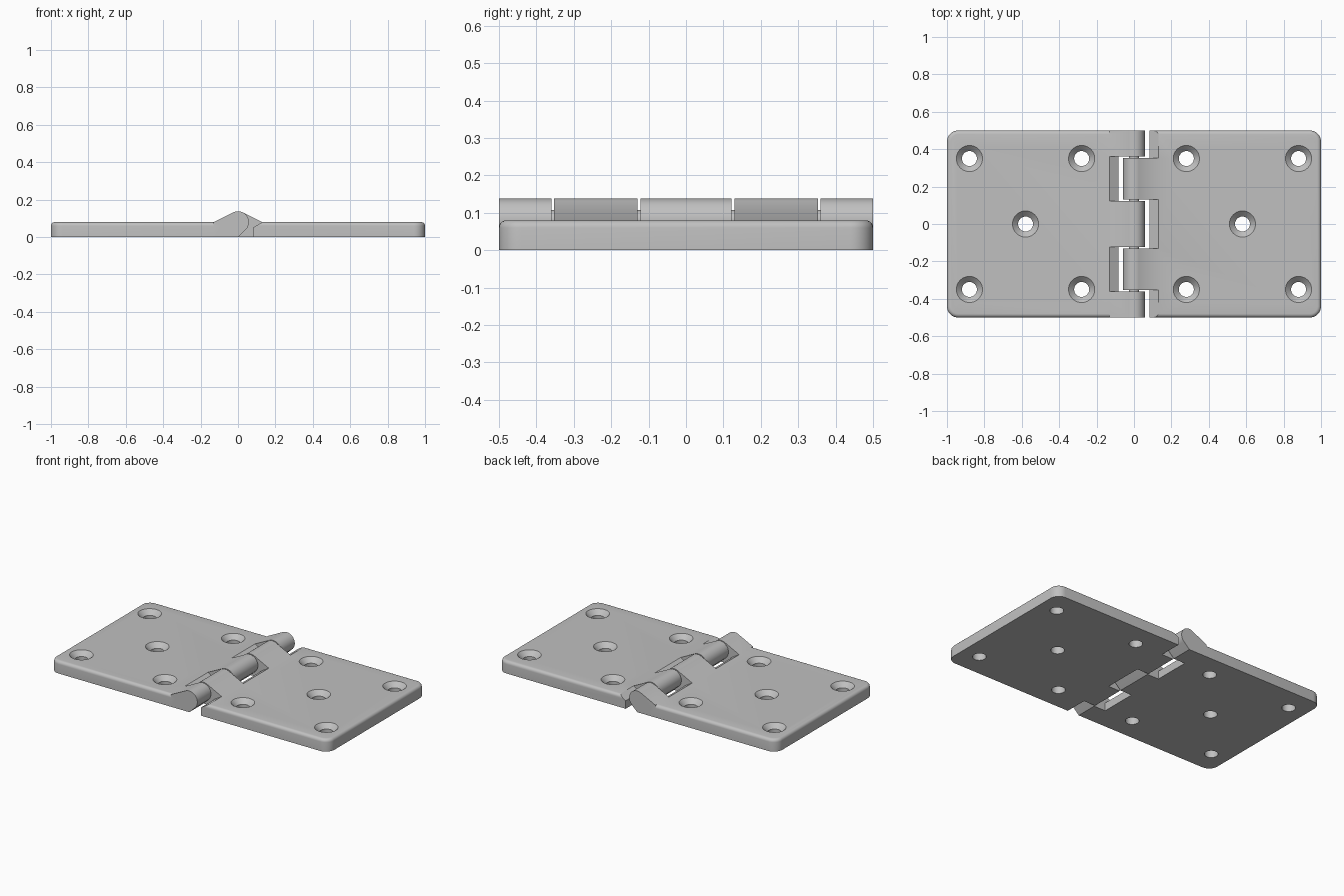
import bpy
import bmesh
from math import cos, sin, radians, acos, asin, pi

T = 0.08          # leaf thickness, also the height of the hinge axis
R = 0.058         # knuckle radius
RAMP = 0.13       # where the knuckle ramp meets the leaf

old = bpy.data.objects.get("Cube")
if old:
    bpy.data.objects.remove(old)

metal = bpy.data.materials.new("grey metal")
metal.use_nodes = True
grey = (0.53, 0.53, 0.53, 1)
metal.diffuse_color = grey
metal.node_tree.nodes["Principled BSDF"].inputs["Base Color"].default_value = grey


def add_object(name, bm):
    bmesh.ops.recalc_face_normals(bm, faces=bm.faces)
    mesh = bpy.data.meshes.new(name)
    bm.to_mesh(mesh)
    bm.free()
    mesh.materials.append(metal)
    obj = bpy.data.objects.new(name, mesh)
    bpy.context.collection.objects.link(obj)
    return obj


def add_prism(bm, profile, y0, y1):
    """Extrude an x-z outline along y."""
    face = bm.faces.new([bm.verts.new((x, y0, z)) for x, z in profile])
    out = bmesh.ops.extrude_face_region(bm, geom=[face])
    verts = [v for v in out["geom"] if isinstance(v, bmesh.types.BMVert)]
    bmesh.ops.translate(bm, verts=verts, vec=(0, y1 - y0, 0))


def add_screw_hole(bm, x, y, steps=40):
    """Countersunk hole cutter made of stacked rings."""
    rings = []
    for r, z in ((0.04, -0.05), (0.04, T - 0.03), (0.07, T), (0.07, T + 0.05)):
        rings.append([bm.verts.new((x + r * cos(2 * pi * i / steps),
                                    y + r * sin(2 * pi * i / steps), z))
                      for i in range(steps)])
    for low, high in zip(rings, rings[1:]):
        for i in range(steps):
            j = (i + 1) % steps
            bm.faces.new((low[i], low[j], high[j], high[i]))
    bm.faces.new(rings[0][::-1])
    bm.faces.new(rings[-1])


def knuckle_profile(side):
    """Ramp tangent to a barrel, then a tangent underside back to the base."""
    start = acos(R / RAMP)
    end = pi + pi / 2 - acos(R / T)
    points = [(RAMP, 0), (RAMP, T)]
    for i in range(33):
        a = start + (end - start) * i / 32
        points.append((R * cos(a), T + R * sin(a)))
    points.append((0, 0))
    return [(side * x, z) for x, z in points]


def build_leaf(name, side, spans):
    # plate with a sloped clearance on the hinge edge
    bm = bmesh.new()
    profile = [(0.083, 0), (1, 0), (1, T), (RAMP, T), (0.083, 0.052)]
    add_prism(bm, [(side * x, z) for x, z in profile], -0.5, 0.5)
    corners = [e for e in bm.edges
               if all(abs(v.co.x) > 0.99 for v in e.verts)
               and abs(e.verts[0].co.z - e.verts[1].co.z) > 0.01]
    bmesh.ops.bevel(bm, geom=corners, offset=0.06, segments=8,
                    profile=0.5, affect="EDGES")
    rim = [e for e in bm.edges
           if all(v.co.z > T - 0.001 for v in e.verts)
           and any(abs(v.co.x) > RAMP + 0.01 for v in e.verts)]
    bmesh.ops.bevel(bm, geom=rim, offset=0.02, segments=5,
                    profile=0.5, affect="EDGES")
    leaf = add_object(name, bm)

    # knuckles
    bm = bmesh.new()
    for y0, y1 in spans:
        add_prism(bm, knuckle_profile(side), y0, y1)
    knuckles = add_object(name + "_knuckles", bm)

    # screw holes
    bm = bmesh.new()
    for x, y in ((0.28, 0.35), (0.28, -0.35), (0.58, 0), (0.88, 0.35), (0.88, -0.35)):
        add_screw_hole(bm, side * x, y)
    cutter = add_object(name + "_hole_cutter", bm)

    for tool, operation in ((knuckles, "UNION"), (cutter, "DIFFERENCE")):
        mod = leaf.modifiers.new(operation.title(), "BOOLEAN")
        mod.operation = operation
        mod.solver = "EXACT"
        mod.object = tool
    bpy.context.view_layer.update()
    graph = bpy.context.evaluated_depsgraph_get()
    mesh = bpy.data.meshes.new_from_object(leaf.evaluated_get(graph))
    leaf.modifiers.clear()
    leaf.data = mesh
    for helper in (knuckles, cutter):
        bpy.data.objects.remove(helper)
    return leaf


right_leaf = build_leaf("right_leaf", -1, [(-0.5, -0.36), (-0.122, 0.122), (0.36, 0.5)])
left_leaf = build_leaf("left_leaf", 1, [(-0.353, -0.13), (0.13, 0.353)])

# hinge pin, hidden except between the knuckles
bm = bmesh.new()
add_prism(bm, [(0.028 * cos(radians(a)), T + 0.028 * sin(radians(a)))
               for a in range(0, 360, 15)], -0.45, 0.45)
pin = add_object("hinge_pin", bm)

bpy.ops.object.select_all(action="DESELECT")
for obj in (right_leaf, left_leaf, pin):
    obj.select_set(True)
bpy.context.view_layer.objects.active = left_leaf
bpy.ops.object.shade_smooth_by_angle(angle=radians(30))
